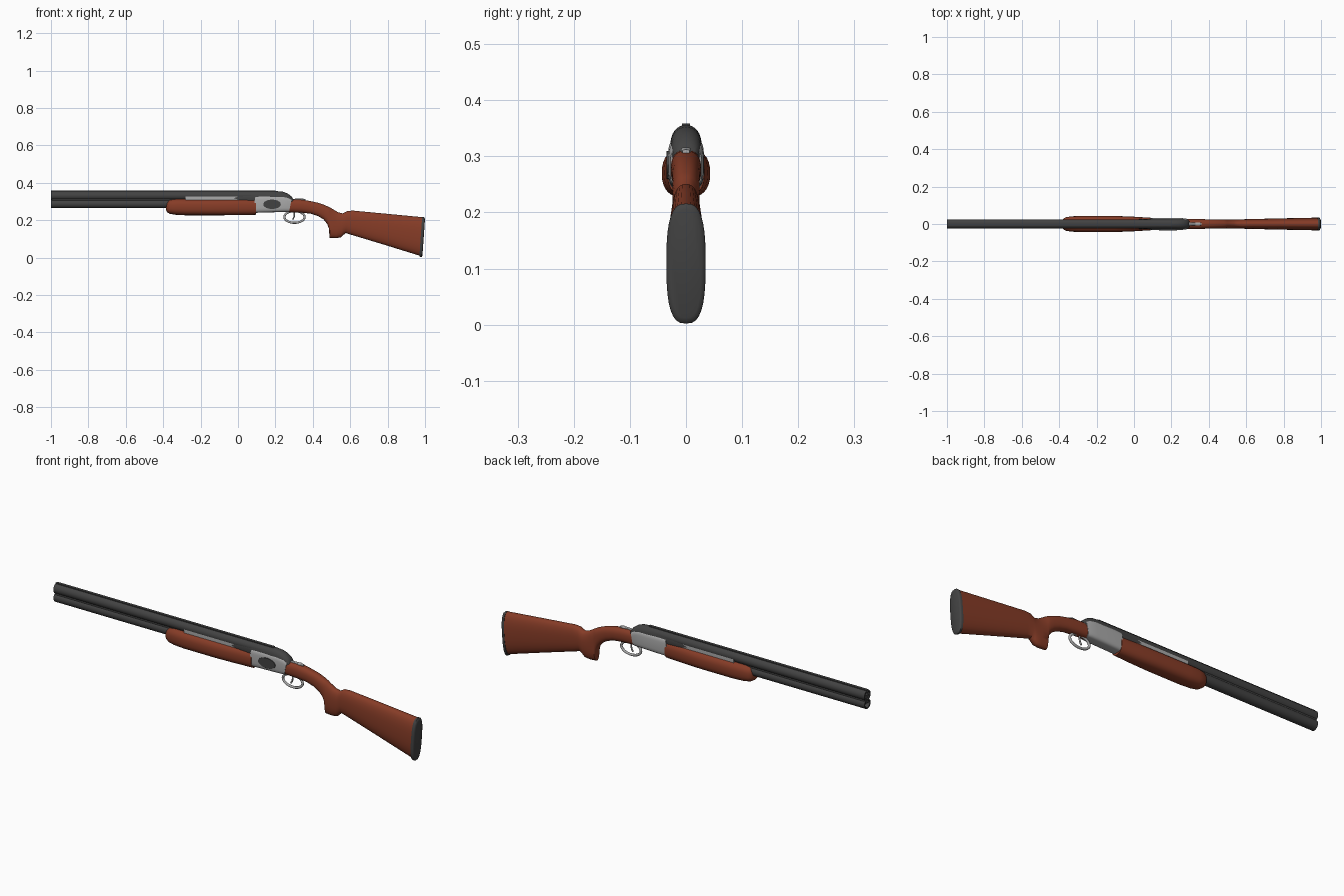
import bpy, bmesh
from math import sin, cos, pi, copysign, radians

cube = bpy.data.objects.get("Cube")
if cube:
    bpy.data.objects.remove(cube, do_unlink=True)


def material(name, colour):
    mat = bpy.data.materials.new(name)
    mat.use_nodes = True
    rgba = (*colour, 1)
    mat.diffuse_color = rgba
    mat.node_tree.nodes["Principled BSDF"].inputs["Base Color"].default_value = rgba
    return mat


WOOD = material("reddish_wood", (0.24, 0.045, 0.02))
DARK = material("dark_metal", (0.055, 0.055, 0.055))
STEEL = material("light_steel", (0.4, 0.4, 0.4))


def smooth(obj, angle=40):
    bpy.ops.object.select_all(action="DESELECT")
    obj.select_set(True)
    bpy.context.view_layer.objects.active = obj
    bpy.ops.object.shade_smooth_by_angle(angle=radians(angle))
    return obj


def finish(name, bm, mat):
    bmesh.ops.recalc_face_normals(bm, faces=bm.faces)
    mesh = bpy.data.meshes.new(name)
    bm.to_mesh(mesh)
    bm.free()
    mesh.materials.append(mat)
    obj = bpy.data.objects.new(name, mesh)
    bpy.context.collection.objects.link(obj)
    return smooth(obj)


def loft(name, stations, mat, power=2.0, tilt=0.0, sides=32):
    """Skin along x through rounded sections: (x, bottom, top, half width)."""
    bm = bmesh.new()
    rings = []
    for x, bottom, top, width in stations:
        middle, height = (top + bottom) / 2, (top - bottom) / 2
        ring = []
        for i in range(sides):
            a = 2 * pi * i / sides
            c = copysign(abs(cos(a)) ** (2 / power), cos(a))
            s = copysign(abs(sin(a)) ** (2 / power), sin(a))
            ring.append(bm.verts.new((x + tilt * s * height, c * width, middle + s * height)))
        rings.append(ring)
    for a, b in zip(rings, rings[1:]):
        for i in range(sides):
            j = (i + 1) % sides
            bm.faces.new((a[i], a[j], b[j], b[i]))
    bm.faces.new(rings[0])
    bm.faces.new(rings[-1])
    return finish(name, bm, mat)


def box(name, low, high, mat):
    bm = bmesh.new()
    bmesh.ops.create_cube(bm, size=1)
    for v in bm.verts:
        v.co = [h if c > 0 else l for c, l, h in zip(v.co, low, high)]
    return finish(name, bm, mat)


def rod(name, points, radius, mat, closed=False):
    curve = bpy.data.curves.new(name, "CURVE")
    curve.dimensions = "3D"
    curve.bevel_depth = radius
    curve.bevel_resolution = 3
    curve.use_fill_caps = True
    spline = curve.splines.new("POLY")
    spline.points.add(len(points) - 1)
    for p, (x, z) in zip(spline.points, points):
        p.co = (x, 0, z, 1)
    spline.use_cyclic_u = closed
    obj = bpy.data.objects.new(name, curve)
    bpy.context.collection.objects.link(obj)
    curve.materials.append(mat)
    bpy.ops.object.select_all(action="DESELECT")
    obj.select_set(True)
    bpy.context.view_layer.objects.active = obj
    bpy.ops.object.convert(target="MESH")
    return smooth(bpy.context.object)


# Stacked barrels with open bores
for name, z, r in (("upper_barrel", 0.331, 0.025), ("lower_barrel", 0.288, 0.024)):
    bore = r * 0.75
    tube = [(x, z - q, z + q, q) for x, q in ((-0.85, bore), (-1, bore), (-1, r), (0.2, r))]
    loft(name, tube, DARK)
box("barrel_web", (-0.995, -0.017, 0.29), (0.1, 0.017, 0.33), DARK)
box("top_rib", (-1, -0.007, 0.345), (0.2, 0.007, 0.359), DARK)
box("side_rails", (-0.28, -0.0245, 0.3), (0.12, 0.0245, 0.327), STEEL)

# Rounded breech hood sloping down to the tang
loft("breech_hood", [
    (-0.05, 0.28, 0.355, 0.024), (0.06, 0.28, 0.356, 0.026), (0.2, 0.28, 0.356, 0.028),
    (0.24, 0.28, 0.352, 0.028), (0.265, 0.28, 0.343, 0.027), (0.285, 0.28, 0.328, 0.024),
    (0.296, 0.28, 0.312, 0.019)], DARK, 2.2)

# Fore-end with a rounded nose
loft("fore_end", [
    (-0.385, 0.255, 0.285, 0.014), (-0.38, 0.243, 0.3, 0.027), (-0.365, 0.234, 0.31, 0.036),
    (-0.335, 0.229, 0.314, 0.041), (-0.28, 0.226, 0.314, 0.043), (-0.1, 0.226, 0.314, 0.043),
    (0, 0.227, 0.315, 0.039), (0.095, 0.229, 0.315, 0.033)], WOOD, 2.5)

# Receiver and the oval inlay on one side
loft("receiver", [
    (0.085, 0.238, 0.332, 0.031), (0.12, 0.24, 0.333, 0.032), (0.23, 0.243, 0.333, 0.032),
    (0.26, 0.244, 0.326, 0.031), (0.28, 0.245, 0.314, 0.028)], STEEL, 4, tilt=0.2)
bm = bmesh.new()
bmesh.ops.create_cone(bm, cap_ends=True, segments=32, radius1=1, radius2=1, depth=1)
for v in bm.verts:
    x, y, z = v.co
    v.co = (0.182 + x * 0.047, -0.032 + z * 0.006, 0.285 + y * 0.025)
finish("oval_inlay", bm, DARK)

# Stock wrist, pistol grip and butt in one piece
loft("stock", [
    (0.272, 0.243, 0.312, 0.027), (0.34, 0.24, 0.31, 0.027), (0.39, 0.235, 0.301, 0.025),
    (0.43, 0.222, 0.292, 0.024), (0.46, 0.204, 0.281, 0.024), (0.48, 0.18, 0.272, 0.024),
    (0.49, 0.155, 0.267, 0.024), (0.495, 0.106, 0.263, 0.024), (0.53, 0.104, 0.242, 0.025),
    (0.555, 0.108, 0.236, 0.025), (0.567, 0.12, 0.241, 0.025), (0.58, 0.131, 0.249, 0.025),
    (0.61, 0.122, 0.251, 0.026), (0.78, 0.071, 0.235, 0.03), (0.979, 0.01, 0.216, 0.034)],
    WOOD, 2.4, tilt=0.07)

# Recoil pad
loft("butt_pad", [
    (0.977, 0.006, 0.216, 0.035), (0.987, 0.002, 0.216, 0.035),
    (0.99, 0.004, 0.213, 0.033), (0.993, 0.012, 0.205, 0.027)], DARK, 2.8, tilt=0.07)

# Trigger guard, trigger and top lever
ring = [2 * pi * i / 40 for i in range(40)]
rod("trigger_guard", [(0.302 + 0.054 * cos(a), 0.217 + 0.031 * sin(a)) for a in ring],
    0.006, STEEL, closed=True)
rod("trigger", [(0.3, 0.25), (0.302, 0.23), (0.299, 0.215), (0.292, 0.203)], 0.004, STEEL)
loft("top_lever", [
    (0.29, 0.304, 0.314, 0.008), (0.32, 0.305, 0.315, 0.007), (0.345, 0.305, 0.316, 0.009),
    (0.362, 0.305, 0.312, 0.006)], STEEL, 3)
